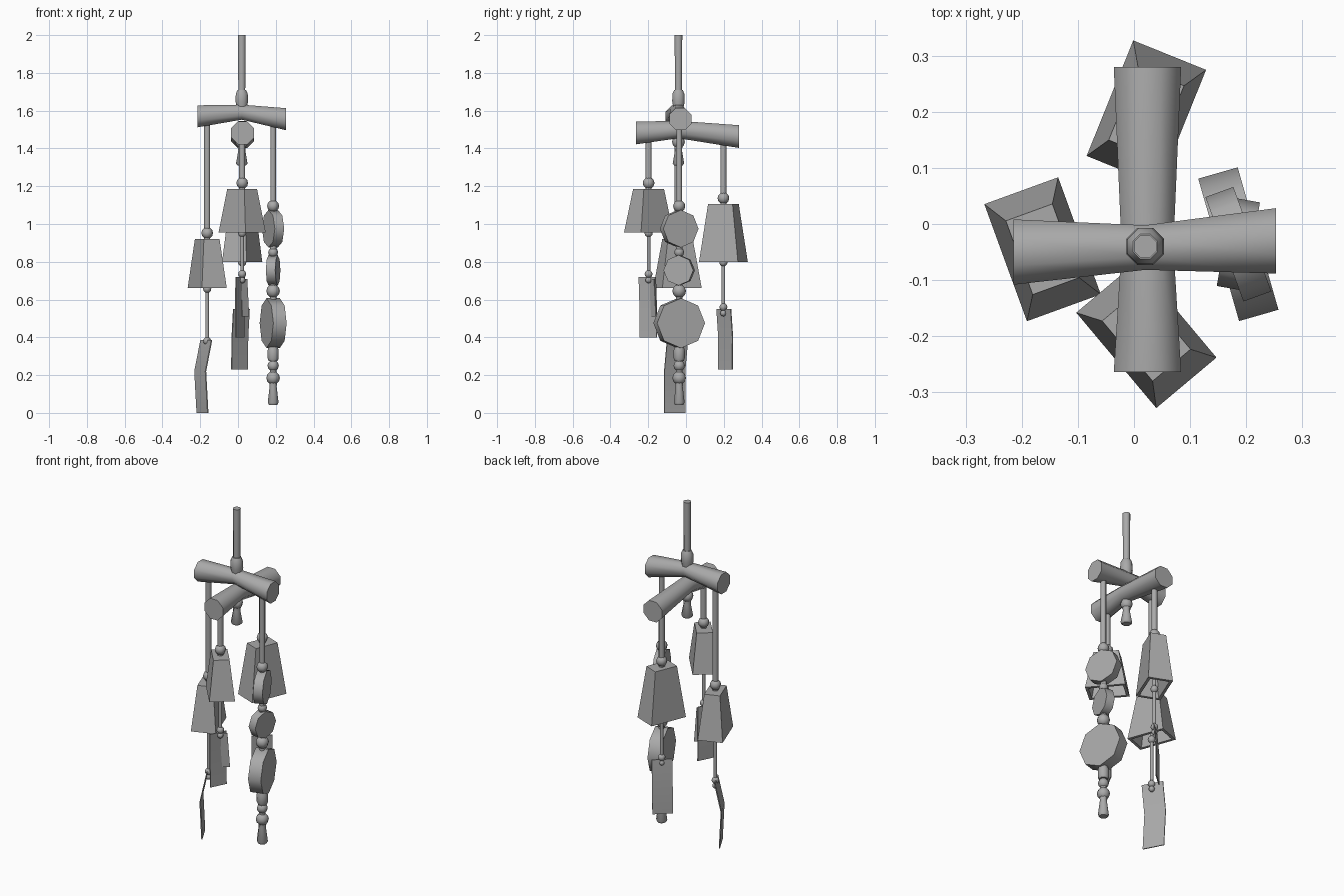
import bpy, bmesh, math
from mathutils import Vector, Matrix

if "Cube" in bpy.data.objects:
    bpy.data.objects.remove(bpy.data.objects["Cube"], do_unlink=True)

grey = bpy.data.materials.new("weathered_grey")
grey.use_nodes = True
grey.diffuse_color = (0.4, 0.4, 0.4, 1)
grey.node_tree.nodes["Principled BSDF"].inputs["Base Color"].default_value = (0.4, 0.4, 0.4, 1)


def finish(name, bm):
    bmesh.ops.recalc_face_normals(bm, faces=bm.faces)
    mesh = bpy.data.meshes.new(name)
    bm.to_mesh(mesh)
    bm.free()
    mesh.materials.append(grey)
    for p in mesh.polygons:
        p.use_smooth = True
    mesh.set_sharp_from_angle(angle=math.radians(50))
    obj = bpy.data.objects.new(name, mesh)
    bpy.context.collection.objects.link(obj)
    return obj


def skin(name, rings):
    """Join matching rings of points and cap both ends."""
    bm = bmesh.new()
    loops = [[bm.verts.new(p) for p in ring] for ring in rings]
    n = len(loops[0])
    for a, b in zip(loops, loops[1:]):
        for i in range(n):
            j = (i + 1) % n
            bm.faces.new((a[i], a[j], b[j], b[i]))
    bm.faces.new(loops[0])
    bm.faces.new(loops[-1])
    return finish(name, bm)


def tube(name, stations, axis="Z", sides=8):
    """Tube through (centre, radius) stations, with rings square to an axis."""
    rings = []
    for c, r in stations:
        ring = []
        for i in range(sides):
            t = math.tau * (i + 0.5) / sides
            u, v = r * math.cos(t), r * math.sin(t)
            off = {"X": (0, u, v), "Y": (u, 0, v), "Z": (u, v, 0)}[axis]
            ring.append(Vector(c) + Vector(off))
        rings.append(ring)
    return skin(name, rings)


def lathe(name, x, y, profile):
    return tube(name, [((x, y, z), r) for r, z in profile])


def bead(name, x, y, z, r):
    bm = bmesh.new()
    bmesh.ops.create_uvsphere(bm, u_segments=8, v_segments=6, radius=r,
                              matrix=Matrix.Translation((x, y, z)))
    return finish(name, bm)


def bell(name, x, y, low, high, angle):
    """Tapered rectangular bell with a hollow underside."""
    turn = Matrix.Rotation(math.radians(angle), 3, "Z")
    wall = 0.016

    def ring(k, z, inset=0):
        hx, hy = 0.111 * k - inset, 0.07 * k - inset
        return [Vector((x, y, z)) + turn @ Vector((sx * hx, sy * hy, 0))
                for sx, sy in ((-1, -1), (1, -1), (1, 1), (-1, 1))]

    return skin(name, [ring(0.63, high), ring(1, low), ring(1, low, wall),
                       ring(0.65, high - 0.02, wall)])


def sail(name, stations, width):
    """Thin bent sheet hanging through centre points."""
    w = Vector((*width, 0)) / 2
    n = Vector((-w.y, w.x, 0)).normalized() * 0.003
    return skin(name, [[Vector(c) + w + n, Vector(c) - w + n,
                        Vector(c) - w - n, Vector(c) + w - n] for c in stations])


def disc(name, x, y, z, r, thick, angle):
    bm = bmesh.new()
    m = (Matrix.Translation((x, y, z)) @ Matrix.Rotation(math.radians(angle), 4, "Z")
         @ Matrix.Rotation(math.pi / 2, 4, "Y"))
    bmesh.ops.create_cone(bm, cap_ends=True, segments=8, radius1=r, radius2=r,
                          depth=thick, matrix=m)
    return finish(name, bm)


# Hanger and crossed beams
CX, CY = 0.02, -0.04
lathe("hanging_pole", CX, CY, [(0.019, 1.6), (0.022, 2.0)])
lathe("pole_collar", CX, CY, [(0.028, 1.61), (0.036, 1.65), (0.034, 1.69), (0.024, 1.71)])
tube("upper_beam", [((-0.215, -0.05, 1.57), 0.063), ((CX, -0.042, 1.592), 0.043),
                    ((0.253, -0.03, 1.555), 0.063)], "X")
tube("lower_beam", [((0.024, -0.264, 1.482), 0.065), ((0.024, CY, 1.5), 0.05),
                    ((0.024, 0.28, 1.463), 0.065)], "Y")

# Short tassel under the crossing
bead("centre_bead", CX, CY, 1.435, 0.034)
lathe("centre_tassel", CX, CY, [(0.024, 1.42), (0.02, 1.39), (0.033, 1.32), (0.024, 1.31)])

# Bell strands: x, y, cord top, bell top, bell bottom, angle, clapper bead height
strands = {
    "front": (0.022, -0.198, 1.47, 1.185, 0.955, -50, 0.735),
    "right": (-0.163, -0.045, 1.55, 0.92, 0.66, -70, 0.38),
    "back": (0.022, 0.198, 1.46, 1.105, 0.80, 68, 0.56),
}
for side, (x, y, top, high, low, angle, knot) in strands.items():
    lathe(side + "_cord", x, y, [(0.017, high), (0.017, top)])
    bead(side + "_top_bead", x, y, high + 0.032, 0.031)
    bell(side + "_bell", x, y, low, high, angle)
    bead(side + "_clapper", x, y, low - 0.003, 0.022)
    lathe(side + "_clapper_rod", x, y, [(0.01, knot), (0.01, high - 0.03)])
    bead(side + "_knot_bead", x, y, knot, 0.021)
    bead(side + "_lower_knot", x, y, knot - 0.032, 0.017)

# Wind sails
sail("right_sail", [(-0.168, -0.045, 0.385), (-0.2, -0.06, 0.22), (-0.188, -0.06, 0)],
     (0.058, -0.11))
sail("back_sail", [(0.018, 0.2, 0.55), (0.01, 0.21, 0.4), (0.008, 0.208, 0.23)],
     (0.085, 0.075))
sail("front_sail", [(0.012, -0.205, 0.72), (0.008, -0.2, 0.56), (0.01, -0.2, 0.4)],
     (0.045, 0.09))
sail("front_small_sail", [(0.03, -0.18, 0.71), (0.04, -0.17, 0.51)], (0.035, 0.025))

# Bead strand
BX, BY = 0.186, -0.036
lathe("left_cord", BX, BY, [(0.016, 1.08), (0.016, 1.55)])
lathe("left_thread", BX, BY, [(0.018, 0.15), (0.018, 1.08)])
for i, (z, r) in enumerate([(1.095, 0.032), (0.85, 0.026), (0.645, 0.036),
                            (0.25, 0.03), (0.185, 0.036)]):
    bead(f"left_bead_{i + 1}", BX, BY, z, r)
disc("upper_disc", BX, BY, 0.975, 0.099, 0.053, 20)
disc("middle_disc", BX, BY, 0.755, 0.08, 0.05, -10)
disc("lower_disc", BX, BY, 0.475, 0.132, 0.073, 16)
lathe("left_barrel", BX, BY, [(0.026, 0.275), (0.032, 0.29), (0.032, 0.33), (0.026, 0.35)])
lathe("left_tassel", BX, BY, [(0.024, 0.17), (0.02, 0.14), (0.031, 0.055), (0.024, 0.042)])
